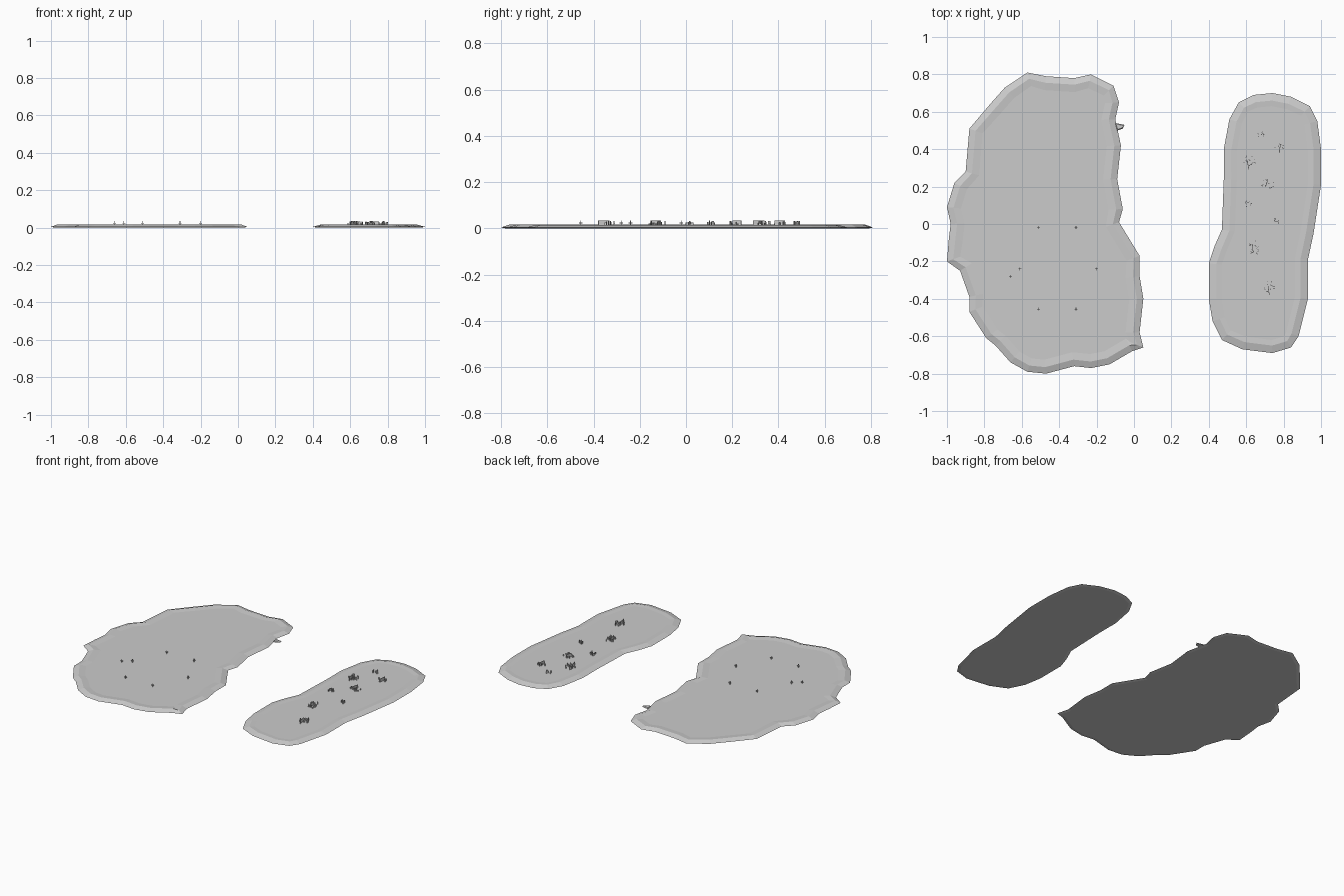
import bpy, bmesh, math, random
from mathutils import Vector, Matrix

if "Cube" in bpy.data.objects:
    bpy.data.objects.remove(bpy.data.objects["Cube"])

random.seed(4)
grey = bpy.data.materials.new("stone grey")
grey.diffuse_color = (0.6, 0.6, 0.6, 1)
grey.use_nodes = True
grey.node_tree.nodes["Principled BSDF"].inputs["Base Color"].default_value = grey.diffuse_color


def finish(bm, name):
    bmesh.ops.recalc_face_normals(bm, faces=bm.faces)
    mesh = bpy.data.meshes.new(name)
    bm.to_mesh(mesh)
    bm.free()
    mesh.materials.append(grey)
    obj = bpy.data.objects.new(name, mesh)
    bpy.context.collection.objects.link(obj)
    return obj


def box(bm, centre, size, angle=0.0):
    m = (Matrix.Translation(centre) @ Matrix.Rotation(angle, 4, 'Z')
         @ Matrix.Diagonal((*size, 1)))
    bmesh.ops.create_cube(bm, size=1, matrix=m)


def island(name, outline, rings):
    """Clockwise outline, lofted through (inset, height) rings and capped."""
    pts = [Vector(p) for p in outline]
    n = len(pts)
    bm = bmesh.new()
    loops = []
    for inset, z in rings:
        loop = []
        for i, p in enumerate(pts):
            t = (pts[(i + 1) % n] - pts[i - 1]).normalized()
            q = p + Vector((t.y, -t.x)) * inset
            loop.append(bm.verts.new((q.x, q.y, z)))
        loops.append(loop)
    for a, b in zip(loops, loops[1:]):
        for i in range(n):
            j = (i + 1) % n
            bm.faces.new((a[i], a[j], b[j], b[i]))
    bm.faces.new(loops[0])
    bm.faces.new(loops[-1])
    return finish(bm, name)


# Large ragged island with a raised rim
large = [(-.57, .81), (-.47, .79), (-.32, .78), (-.23, .80), (-.11, .74),
         (-.08, .65), (-.10, .56), (-.07, .42), (-.09, .24), (-.06, .08),
         (-.08, .01), (.03, -.17), (.03, -.28), (.05, -.40), (.03, -.58),
         (.05, -.66), (-.01, -.68), (-.13, -.75), (-.23, -.77), (-.32, -.76),
         (-.47, -.80), (-.57, -.79), (-.66, -.74), (-.74, -.65), (-.79, -.61),
         (-.88, -.47), (-.88, -.39), (-.93, -.25), (-1, -.20), (-.99, -.08),
         (-.98, 0), (-1, .09), (-.96, .22), (-.90, .28), (-.88, .51),
         (-.77, .64), (-.69, .73)]
island("large_island", large,
       [(.02, 0), (0, .004), (.035, .016), (.075, .012)])

# Small elongated island
small = [(.74, .70), (.84, .68), (.94, .63), (.98, .55), (1, .40), (1, .21),
         (.96, -.05), (.93, -.19), (.93, -.40), (.88, -.60), (.84, -.66),
         (.74, -.69), (.58, -.67), (.47, -.62), (.42, -.52), (.40, -.40),
         (.40, -.21), (.43, -.12), (.47, -.03), (.48, .24), (.48, .40),
         (.51, .56), (.56, .65), (.64, .69)]
island("small_island", small,
       [(.02, 0), (0, .004), (.04, .015), (.07, .013)])

# Little spit of land on the inner shore
island("shore_spit", [(-.10, .54), (-.05, .53), (-.06, .51), (-.09, .50)],
       [(0, .003), (0, .006), (.006, .011)])

# Small cross markers on the large island
bm = bmesh.new()
for x, y in [(-.51, -.02), (-.31, -.02), (-.66, -.28), (-.61, -.24),
             (-.20, -.24), (-.51, -.455), (-.31, -.455)]:
    for size in [(.016, .003, .003), (.003, .016, .003), (.003, .003, .022)]:
        box(bm, (x, y, .023), size)
finish(bm, "cross_markers")

# Thin upright walls on the small island: x, y, length, angle from y
walls = bmesh.new()
for x, y, length, angle in [(.72, -.355, .05, .15), (.635, -.13, .045, .1),
                            (.71, .22, .04, -.3), (.61, .315, .05, .2),
                            (.78, .405, .045, -.1)]:
    box(walls, (x, y, .0235), (.003, length, .023), angle)
finish(walls, "ruin_walls")

# Clusters of short posts and beams round the walls
posts = bmesh.new()
for x, y, r, count in [(.68, .47, .022, 9), (.775, .41, .026, 10),
                       (.615, .335, .036, 14), (.715, .215, .033, 12),
                       (.615, .11, .022, 8), (.76, .01, .018, 7),
                       (.645, -.125, .036, 14), (.72, -.335, .032, 12)]:
    turn = random.uniform(0, math.pi)
    for k in range(count):
        a = random.uniform(0, math.tau)
        d = r * math.sqrt(random.random())
        h = random.uniform(.008, .022)
        box(posts, (x + d * math.cos(a), y + d * math.sin(a), .012 + h / 2),
            (.003, random.choice((.004, .006, .012)), h),
            turn + random.choice((0, math.pi / 2)))
finish(posts, "ruin_posts")
